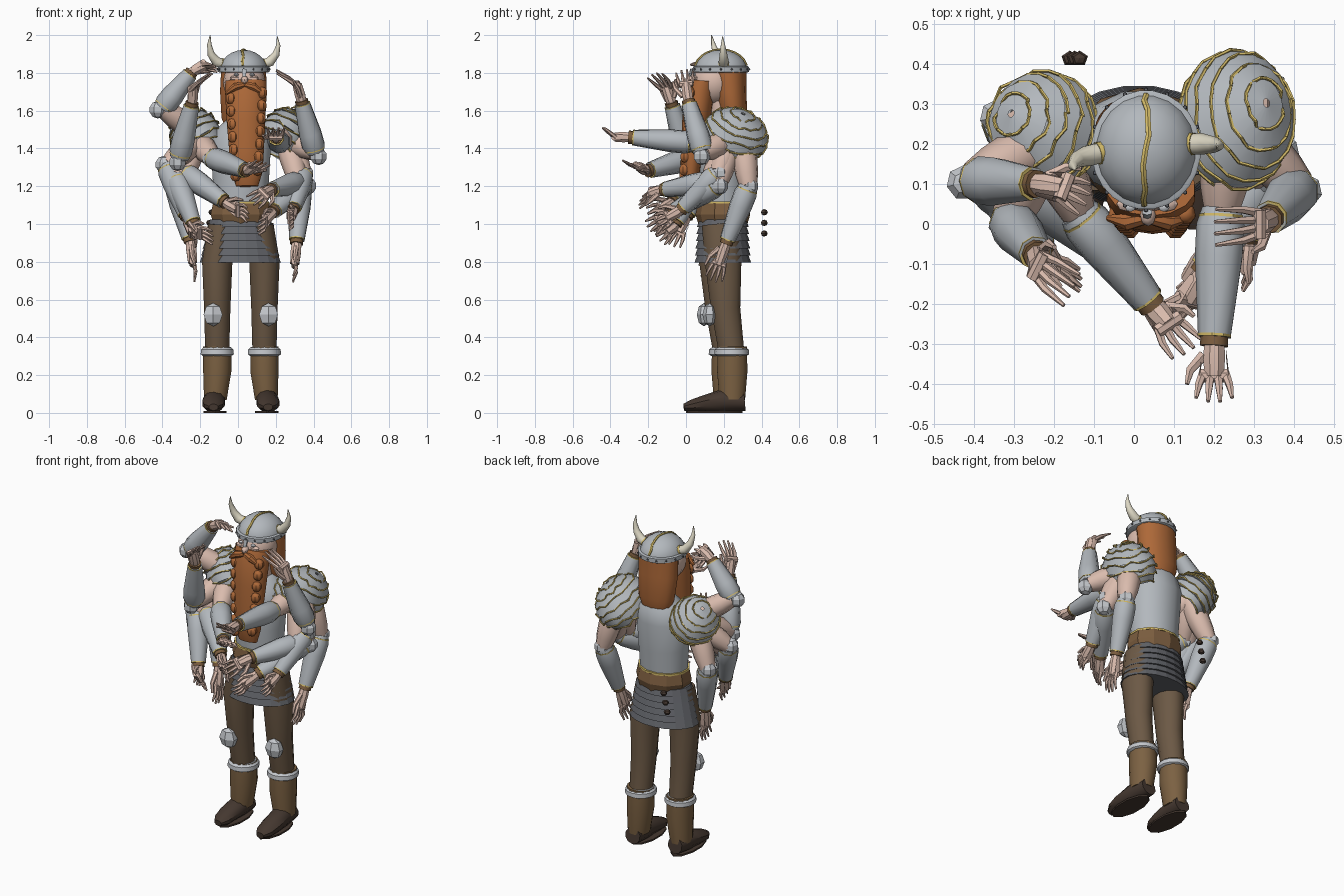
import bpy, bmesh, math, random
from mathutils import Vector as V, Matrix

if "Cube" in bpy.data.objects:
    bpy.data.objects.remove(bpy.data.objects["Cube"])
random.seed(4)

COL = dict(steel=(.45, .48, .51), skin=(.7, .5, .42), trouser=(.15, .1, .06), boot=(.2, .12, .055),
           dark=(.06, .04, .03), hair=(.42, .14, .04), gold=(.66, .5, .14), leather=(.2, .11, .05),
           horn=(.72, .68, .55), iron=(.12, .125, .14), fur=(.55, .57, .6))
MAT = {}
for k, c in COL.items():
    MAT[k] = bpy.data.materials.new(k)
    MAT[k].diffuse_color = (*c, 1)


def finish(name, bm, mat, smooth=None):
    bmesh.ops.recalc_face_normals(bm, faces=bm.faces)
    me = bpy.data.meshes.new(name)
    bm.to_mesh(me)
    bm.free()
    ob = bpy.data.objects.new(name, me)
    bpy.context.collection.objects.link(ob)
    me.materials.append(MAT[mat])
    if smooth:
        bpy.context.view_layer.objects.active = ob
        ob.select_set(True)
        bpy.ops.object.shade_smooth_by_angle(angle=math.radians(smooth))
        ob.select_set(False)
    return ob


# tube / lathe through points; each radius is a number or (rx, ry)
def loft(name, pts, radii, mat, n=8, bend=False, cap=True, smooth=40, bm=None):
    own = bm is None
    bm = bm or bmesh.new()
    pts = [V(p) for p in pts]
    d = (pts[-1] - pts[0]).normalized()
    ref = V((1, 0, 0)) if abs(d.x) < .8 else V((0, 1, 0))
    v0 = d.cross(ref).normalized()
    rings = []
    for i, (p, r) in enumerate(zip(pts, radii)):
        t = (pts[min(i + 1, len(pts) - 1)] - pts[max(i - 1, 0)]).normalized() if bend else d
        v = (v0 - t * v0.dot(t)).normalized()
        u = v.cross(t)
        rx, ry = r if isinstance(r, tuple) else (r, r)
        rings.append([bm.verts.new(p + u * rx * math.cos(a) + v * ry * math.sin(a))
                      for a in (2 * math.pi * (j + .5) / n for j in range(n))])
    for a, b in zip(rings, rings[1:]):
        for j in range(n):
            bm.faces.new((a[j], a[(j + 1) % n], b[(j + 1) % n], b[j]))
    if cap:
        bm.faces.new(rings[0])
        bm.faces.new(rings[-1])
    return finish(name, bm, mat, smooth) if own else bm


def ball(name, c, r, mat, seg=10, rings=7, smooth=40):
    bm = bmesh.new()
    bmesh.ops.create_uvsphere(bm, u_segments=seg, v_segments=rings, radius=1,
                              matrix=Matrix.Translation(c) @ Matrix.Diagonal((*r, 1)))
    return finish(name, bm, mat, smooth)


# legs, boots and feet
for side, x, dy in (("left", -.11, -.01), ("right", .14, .02)):
    s = -1 if x < 0 else 1
    loft(side + "_trouser_leg", [(x - .025 * s, .18, 1.0), (x, .177 + dy, .8), (x, .19 + dy, .55), (x, .22 + dy, .33)],
         [(.075, .1), (.083, .1), (.072, .08), (.066, .07)], "trouser", 12)
    loft(side + "_boot_shaft", [(x, .225 + dy, .35), (x, .225 + dy, .22), (x + .01 * s, .225 + dy, .07)],
         [(.078, .08), (.077, .083), (.062, .07)], "boot", 12)
    loft(side + "_boot_fur_cuff", [(x, .222 + dy, z) for z in (.3, .31, .335, .35)],
         [(.075, .075), (.09, .092), (.088, .09), (.072, .072)], "fur", 14)
    loft(side + "_shoe", [(x + .01 * s, .29 + dy, .06), (x + .015 * s, .2, .065), (x + .02 * s, .1, .05),
                          (x + .02 * s, .03, .036), (x + .02 * s, -.012, .03)],
         [(.05, .05), (.06, .062), (.062, .045), (.052, .034), (.025, .018)], "dark", 10)
    loft(side + "_sole", [(x + .012 * s, .15, 0), (x + .012 * s, .15, .01)], [(.065, .15)] * 2, "dark", 10)
    ball(side + "_knee_pad", (x + .022 * s, .105 + dy, .52), (.058, .038, .062), "fur", 6, 4, None)

# segmented iron skirt: stepped profile
zs, rs = [], []
for i in range(6):
    f = i / 6
    for z, k in ((.795 + .038 * i, .0), (.795 + .038 * (i + 1), -.014)):
        zs.append((.012, .195, z))
        rs.append((.218 - .05 * f + k, .152 - .016 * f + k))
loft("iron_skirt", zs, rs, "iron", 20, smooth=None)
for i in range(3):
    ball("belt_stud", (-.16 + .012 * i, .413, .95 + .056 * i), (.022, .02, .017), "dark", 5, 4, None)

# belt, breastplate and neck
loft("leather_belt", [(.015, .195, 1.0), (.015, .195, 1.05), (.015, .195, 1.11)],
     [(.152, .13), (.168, .145), (.155, .132)], "leather", 10, smooth=None)
loft("belt_gold_trim", [(.015, .195, 1.108), (.015, .195, 1.12)], [(.155, .133)] * 2, "gold", 12)
loft("breastplate", [(.015, .195, 1.1), (.015, .195, 1.25), (.015, .2, 1.42), (.02, .21, 1.5), (.025, .21, 1.56)],
     [(.145, .12), (.155, .13), (.165, .135), (.14, .115), (.075, .07)], "steel", 12)
loft("neck", [(.025, .2, 1.53), (.03, .18, 1.7)], [.07, .065], "skin", 10)

# head and face
ball("head", (.033, .145, 1.75), (.112, .118, .12), "skin", 16, 10)
ball("nose", (.035, .022, 1.762), (.02, .028, .022), "skin", 8, 6)
for s in (-1, 1):
    ball("cheek", (.033 + s * .048, .05, 1.77), (.03, .02, .016), "skin", 8, 5)
    ball("eye", (.033 + s * .042, .042, 1.79), (.014, .012, .009), "fur", 8, 5)
    loft("moustache", [(.035 + s * .005, .015, 1.737), (.035 + s * .05, .005, 1.727), (.035 + s * .1, .015, 1.69)],
         [.016, .022, .008], "hair", 8, bend=True)

# long beard with curls down both sides, and back hair
loft("beard", [(.042, .09, 1.758), (.042, .075, 1.7), (.042, .055, 1.55), (.045, .035, 1.4), (.048, .025, 1.28),
               (.048, .03, 1.2)],
     [(.112, .07), (.113, .08), (.105, .075), (.095, .06), (.085, .05), (.06, .03)], "hair", 14)
for i in range(7):
    z = 1.68 - .068 * i
    for s in (-1, 1):
        ball("beard_curl", (.045 + s * (.082 - .004 * i), .025 - .006 * i, z + .015 * s), (.03, .028, .032), "hair", 7, 5)
loft("back_hair", [(.025, .26, 1.5), (.025, .255, 1.56), (.028, .235, 1.7), (.03, .225, 1.82)],
     [(.09, .05), (.115, .07), (.126, .085), (.122, .095)], "hair", 14)

# horned helmet
HC = V((.03, .185, 1.81))
prof = [(math.cos(a), math.sin(a)) for a in (math.radians(x) for x in (0, 15, 30, 45, 60, 75, 88))]
loft("helmet_dome", [HC + V((0, 0, .112 * s)) for c, s in prof], [(.128 * c, .14 * c) for c, s in prof], "steel", 20)
loft("helmet_brim", [HC + V((0, 0, z)) for z in (-.008, -.004, .022, .026)],
     [(.13, .142), (.137, .149), (.137, .149), (.13, .142)], "steel", 24)
loft("helmet_gold_ridge", [HC + V((random.uniform(-.008, .008), -.142 * math.cos(a), .114 * math.sin(a)))
                           for a in (math.pi * i / 12 for i in range(1, 12))], [(.008, .006)] * 11, "gold", 6, bend=True)
loft("nose_guard", [(.033, .03, 1.82), (.033, .015, 1.765)], [(.014, .008), (.009, .006)], "steel", 6)
for i in range(16):
    a = math.tau * i / 16
    ball("brim_rivet", HC + V((.138 * math.cos(a), .15 * math.sin(a), .009)), (.006, .006, .006), "iron", 6, 4)
for side, path in (("left", [(-.075, .18, 1.845), (-.115, .17, 1.86), (-.143, .16, 1.9), (-.152, .145, 1.95),
                             (-.147, .135, 2.0)]),
                   ("right", [(.135, .2, 1.845), (.17, .2, 1.86), (.202, .198, 1.9), (.213, .196, 1.945),
                              (.208, .194, 1.993)])):
    loft(side + "_horn", path, [.026, .027, .02, .012, .002], "horn", 10, bend=True)
    loft(side + "_horn_ring", [path[0], V(path[0]).lerp(V(path[1]), .4)], [.029, .029], "gold", 10)

# layered pauldrons, tipped outward and back, with wavy gold trims
for side, c, r, tilt in (("left", (-.225, .235, 1.47), (.135, .142, .145), -.6),
                         ("right", (.255, .26, 1.468), (.14, .172, .145), .55)):
    M = Matrix.Translation(c) @ Matrix.Rotation(-.35, 4, 'X') @ Matrix.Rotation(tilt, 4, 'Y')
    pts, rad = [], []
    for i in range(7):
        for j, k in ((i, 1.03), (i + 1, .96)):
            a = math.radians(-40 + 126 * j / 7)
            pts.append((0, 0, r[2] * math.sin(a)))
            rad.append((r[0] * math.cos(a) * k, r[1] * math.cos(a) * k))
    loft(side + "_pauldron", pts, rad, "steel", 18, cap=False).data.transform(M)
    for i in range(7):
        a = math.radians(-40 + 18 * i)
        ring = [M @ V((r[0] * 1.04 * math.cos(a) * math.cos(t), r[1] * 1.04 * math.cos(a) * math.sin(t),
                       r[2] * math.sin(a) + random.uniform(-.012, .012)))
                for t in (math.tau * j / 20 for j in range(21))]
        bm = bmesh.new()
        for p, q in zip(ring, ring[1:]):
            loft("", [p, q], [.0045, .0045], "gold", 5, bm=bm)
        finish(side + "_pauldron_gold_trim", bm, "gold")


# one full arm: bare upper arm, elbow guard, steel bracer, cuff and hand (curl bends the fingers)
def arm(name, S, E, W, T, curl=(0, 0, 0)):
    S, E, W, T, curl = V(S), V(E), V(W), V(T), V(curl)
    mix = lambda a, b, f: a.lerp(b, f)
    loft(name + "_upper_arm", [S, mix(S, E, .4), mix(S, E, .75), E], [.058, .068, .06, .047], "skin", 9)
    out = ((E - S).normalized() - (W - E).normalized()) * .018
    ball(name + "_elbow_guard", E + out, (.046, .046, .046), "fur", 7, 5, None)
    loft(name + "_bracer", [mix(E, W, f) for f in (.0, .12, .35, .92)], [.05, .062, .061, .042], "steel", 9)
    for f, r in ((.05, .057), (.9, .043)):
        loft(name + "_bracer_trim", [mix(E, W, f), mix(E, W, f + .02)], [r, r], "gold", 9)
    loft(name + "_cuff", [mix(E, W, .91), mix(E, W, .985)], [.035, .036], "leather", 9)
    h = T - W
    s = h.cross(V((1, 0, 0)) if abs(h.normalized().x) < .7 else V((0, 1, 0))).normalized()
    if curl.length:
        s = h.cross(curl).normalized()
    n = s.cross(h).normalized()
    bm = loft("", [mix(E, W, .95), mix(W, T, .15), mix(W, T, .5)], [.026, .03, .026], "skin", 8, bm=bmesh.new())
    loft("", [mix(W, T, .1) - s * .03, mix(W, T, .5) - s * .036, mix(W, T, .5) + s * .036, mix(W, T, .1) + s * .03],
         [.012, .018, .018, .012], "skin", 8, bm=bm)
    for k in (-1.5, -.5, .5, 1.5):
        q = 1 - .07 * abs(k)
        loft("", [W + h * .45 + s * k * .018, W + h * .75 * q + s * k * .026 + n * .012 + curl * .25,
                  W + h * q + s * k * .03 + curl], [.012, .01, .005], "skin", 6, bend=True, bm=bm)
    loft("", [W + h * .12 + s * .025, W + h * .4 + s * .06, W + h * .65 + s * .068 + n * .01], [.015, .012, .006],
         "skin", 6, bend=True, bm=bm)
    finish(name + "_hand", bm, "skin", 40)


SR, SL = (.26, .24, 1.45), (-.22, .22, 1.45)
arm("right_raised", SR, (.41, .09, 1.38), (.335, .01, 1.66), (.29, -.01, 1.82), (-.09, 0, 0))
arm("right_reaching", (.24, .24, 1.47), (.22, .04, 1.43), (.2, -.31, 1.46), (.2, -.448, 1.46), (0, 0, .05))
arm("right_hanging", (.28, .3, 1.43), (.335, .33, 1.2), (.31, .21, .89), (.29, .14, .69))
arm("right_crossing", SR, (.355, .17, 1.21), (.18, -.08, 1.06), (.1, -.2, .97))
arm("right_folded", SR, (.32, .12, 1.22), (.17, -.13, 1.18), (.1, -.25, 1.14), (-.03, 0, -.03))
arm("right_low", SR, (.345, .17, 1.27), (.29, -.03, 1.07), (.27, -.16, 1.0))
arm("left_saluting", (-.2, .22, 1.48), (-.4, .11, 1.61), (-.24, .1, 1.81), (-.11, .08, 1.87), (0, -.02, -.04))
arm("left_raised", SL, (-.31, .01, 1.35), (-.24, -.08, 1.65), (-.235, -.13, 1.8), (.08, -.04, 0))
arm("left_hanging", SL, (-.33, .26, 1.21), (-.25, .17, .9), (-.23, .12, .69))
arm("left_outer", SL, (-.375, .12, 1.31), (-.27, 0, 1.03), (-.22, -.08, .88))
arm("left_crossing", SL, (-.14, .03, 1.35), (.05, -.21, 1.28), (.12, -.29, 1.33), (.02, -.03, .0))
arm("left_folded", SL, (-.28, .1, 1.27), (-.06, -.08, 1.11), (.06, -.2, 1.04))
arm("left_low", SL, (-.33, .08, 1.25), (-.23, -.06, .99), (-.17, -.15, .92), (.04, 0, 0))

for m in bpy.data.materials:
    if m.users and not m.is_grease_pencil:
        m.use_nodes = True
        m.node_tree.nodes["Principled BSDF"].inputs["Base Color"].default_value = m.diffuse_color
